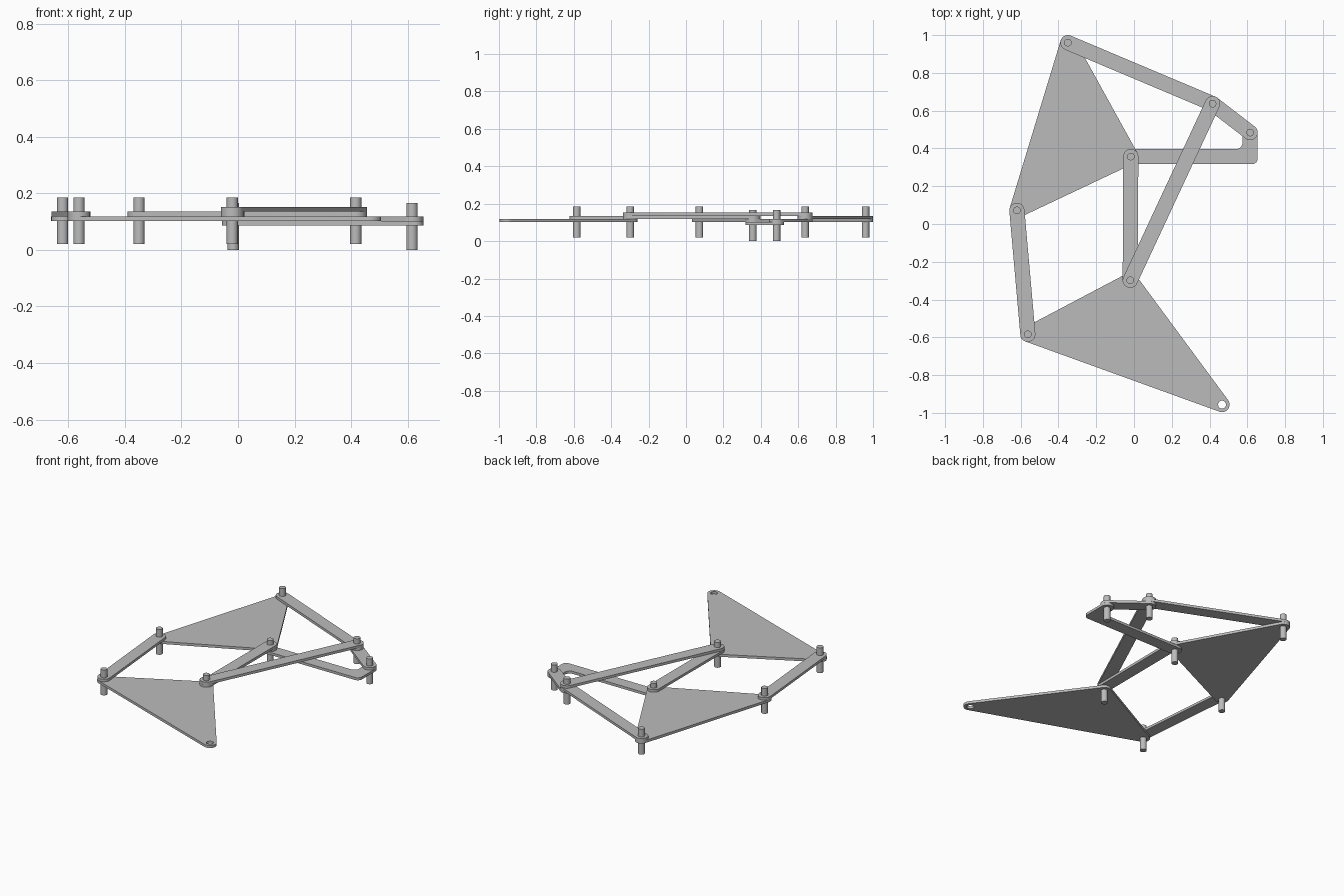
import bpy, bmesh, math
from mathutils import Vector

cube = bpy.data.objects.get("Cube")
if cube:
    bpy.data.objects.remove(cube, do_unlink=True)

# One grey for every part
grey = bpy.data.materials.new("plain grey")
grey.use_nodes = True
grey.diffuse_color = (0.5, 0.5, 0.5, 1)
grey.node_tree.nodes["Principled BSDF"].inputs["Base Color"].default_value = (0.5, 0.5, 0.5, 1)

T = 0.0166        # plate thickness
BASE = 0.0855     # underside of the lowest plate
R = 0.04          # rounded end radius
PIN = 0.02        # pin radius

# Pivot positions
crown = Vector((-0.35, 0.96))
crank_tip = Vector((0.416, 0.637))
motor = Vector((0.615, 0.484))
centre = Vector((-0.017, 0.357))
hip = Vector((-0.62, 0.072))
ankle = Vector((-0.562, -0.584))
knee = Vector((-0.02, -0.298))
foot = Vector((0.466, -0.956))


def arc(c, r, a0, a1, steps=16):
    return [(c[0] + r * math.cos(a0 + (a1 - a0) * i / steps),
             c[1] + r * math.sin(a0 + (a1 - a0) * i / steps)) for i in range(steps + 1)]


def rounded(points):
    """Outline around counter-clockwise pivots, offset by the end radius."""
    out = []
    for i, p in enumerate(points):
        before = p - points[i - 1]
        after = points[(i + 1) % len(points)] - p
        a0 = math.atan2(-before.x, before.y)
        a1 = math.atan2(-after.x, after.y)
        out += arc(p, R, a0, a0 + (a1 - a0) % math.tau)
    return out


def finish(ob):
    ob.data.materials.clear()
    ob.data.materials.append(grey)
    bpy.ops.object.select_all(action='DESELECT')
    ob.select_set(True)
    bpy.context.view_layer.objects.active = ob
    bpy.ops.object.shade_smooth_by_angle(angle=math.radians(30))


def plate(name, outlines, layer):
    """Filled flat curve, extruded to a plate; extra outlines become holes."""
    cu = bpy.data.curves.new(name, 'CURVE')
    cu.dimensions = '2D'
    cu.fill_mode = 'BOTH'
    cu.extrude = T / 2
    for pts in outlines:
        sp = cu.splines.new('POLY')
        sp.points.add(len(pts) - 1)
        for q, (x, y) in zip(sp.points, pts):
            q.co = (x, y, 0, 1)
        sp.use_cyclic_u = True
    ob = bpy.data.objects.new(name, cu)
    bpy.context.collection.objects.link(ob)
    ob.location.z = BASE + (layer + 0.5) * T
    bpy.ops.object.select_all(action='DESELECT')
    ob.select_set(True)
    bpy.context.view_layer.objects.active = ob
    bpy.ops.object.convert(target='MESH')
    ob = bpy.context.view_layer.objects.active
    bm = bmesh.new()
    bm.from_mesh(ob.data)
    bmesh.ops.remove_doubles(bm, verts=bm.verts, dist=1e-5)
    bmesh.ops.recalc_face_normals(bm, faces=bm.faces)
    bm.to_mesh(ob.data)
    bm.free()
    finish(ob)


def pin(name, p, z0):
    height = 10 * T
    bpy.ops.mesh.primitive_cylinder_add(vertices=32, radius=PIN, depth=height,
                                        location=(p.x, p.y, z0 + height / 2))
    ob = bpy.context.object
    ob.name = name
    finish(ob)


# Bent frame link with a rounded outer corner and a filleted inner corner
q = math.pi / 2
fillet = 0.035
frame = (arc(centre, R, q, 3 * q)
         + arc((motor.x + R - 0.03, centre.y - R + 0.03), 0.03, -q, 0)
         + arc(motor, R, 0, 2 * q)
         + arc((motor.x - R - fillet, centre.y + R + fillet), fillet, 0, -q))
plate("frame_link", [frame], 0)

# Triangular plates and crank
plate("upper_triangle", [rounded([crown, hip, centre])], 1)
plate("lower_triangle", [rounded([ankle, foot, knee]), arc(foot, 0.021, 0, math.tau * 31 / 32, 31)], 1)
plate("crank", [rounded([motor, crank_tip])], 1)

# Straight bars
for name, a, b, layer in (("upper_bar", crown, crank_tip, 2),
                          ("side_bar", hip, ankle, 2),
                          ("middle_bar", centre, knee, 2),
                          ("long_bar", crank_tip, knee, 3)):
    plate(name, [rounded([a, b])], layer)

# Pivot pins: the two frame pins sit lower
for name, p in (("motor", motor), ("centre", centre)):
    pin(name + "_pin", p, 0.0)
for name, p in (("crown", crown), ("crank", crank_tip), ("hip", hip),
                ("ankle", ankle), ("knee", knee)):
    pin(name + "_pin", p, 0.02)
